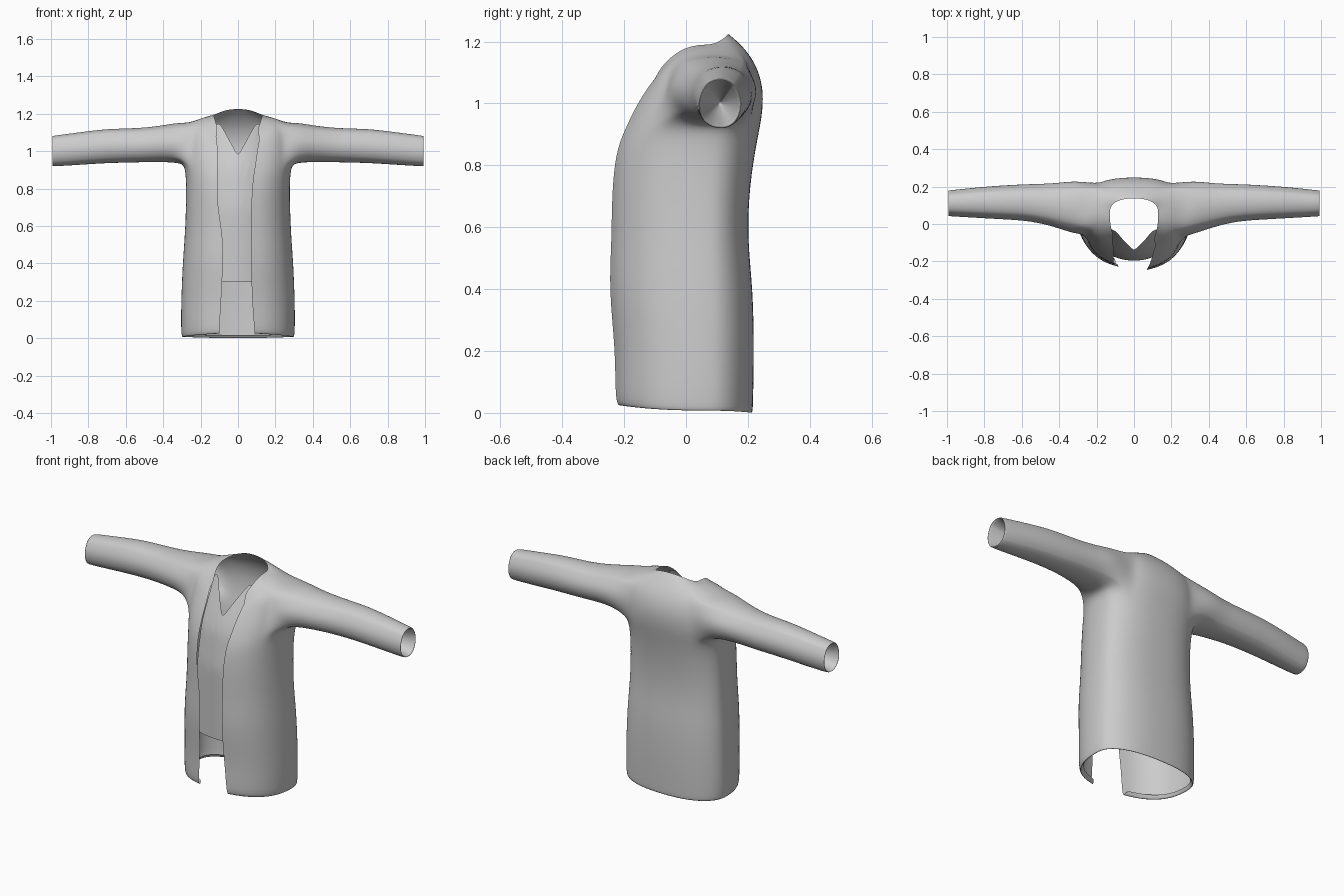
import bpy, bmesh
from math import sin, cos, asin, atan2, pi

if "Cube" in bpy.data.objects:
    bpy.data.objects.remove(bpy.data.objects["Cube"])

# coat rings: z front, z side, z back, half width, y front, y back, left edge x, right edge x
ROWS = [
    (.045, .025, .015, .285, -.205, .20, .10, .09),
    (.015, -.005, -.01, .30, -.224, .216, .10, .09),
    (.05, .04, .03, .306, -.236, .217, .10, .088),
    (.2, .2, .2, .305, -.232, .221, .09, .075),
    (.4, .4, .4, .297, -.254, .217, .08, .07),
    (.55, .55, .55, .285, -.245, .20, .08, .07),
    (.7, .7, .7, .279, -.245, .203, .11, .07),
    (.84, .84, .84, .278, -.234, .222, .11, .078),
    (.91, .925, .94, .285, -.207, .243, .11, .09),
    (.98, .99, 1.0, .287, -.175, .25, .11, .10),
    (1.03, 1.06, 1.06, .284, -.145, .248, .11, .108),
    (1.05, 1.15, 1.13, .262, -.125, .226, .115, .115),
    (1.04, 1.18, 1.19, .19, -.125, .18, .118, .112),
    (1.0, 1.19, 1.225, .13, -.15, .137, .108, .104),
]
# sleeve rings: x, y centre, z centre, y radius, z radius
SLEEVE = [
    (.32, .09, 1.045, .15, .109),
    (.42, .10, 1.038, .123, .097),
    (.55, .115, 1.03, .104, .092),
    (.7, .116, 1.028, .096, .093),
    (.85, .114, 1.013, .085, .088),
    (.975, .111, 1.001, .074, .084),
    (1.0, .11, 1.0, .071, .08),
    (.98, .11, 1.0, .064, .073),
    (.85, .11, 1.0, .035, .04),
    (.75, .11, 1.0, .004, .004),
]
N, YC, P = 16, .06, .85
J0, J1, I0, I1 = 4, 12, 8, 11      # armhole block in the grid


def finish(name, bm):
    bmesh.ops.remove_doubles(bm, verts=bm.verts, dist=.0005)
    bmesh.ops.recalc_face_normals(bm, faces=bm.faces)
    me = bpy.data.meshes.new(name)
    bm.to_mesh(me)
    bm.free()
    ob = bpy.data.objects.new(name, me)
    bpy.context.collection.objects.link(ob)
    for p in me.polygons:
        p.use_smooth = True
    sub = ob.modifiers.new("smooth", 'SUBSURF')
    sub.levels = sub.render_levels = 2
    return ob


def power(v, p=P):
    return abs(v) ** p * (1 if v > 0 else -1)


def coat_half(bm, s):
    # body grid from front edge around to back centre
    grid = []
    for i, (zf, zs, zb, w, yf, yb, el, er) in enumerate(ROWS):
        e = er if s > 0 else el
        yf += 0 if s > 0 else .015
        p0 = asin((e / w) ** (1 / P))
        row = []
        for j in range(N + 1):
            a = p0 + (pi - p0) * j / N
            c = cos(a)
            if c > 0:
                y = YC + power(c) * (yf - YC)
            else:
                y = YC + power(c, .72 if 7 < i < 12 else P) * (YC - yb)
            z = zs + ((zf if c > 0 else zb) - zs) * c * c
            x = 0 if j == N else w * power(sin(a))
            row.append(bm.verts.new((s * x, y, z)))
        grid.append(row)
    for i in range(len(ROWS) - 1):
        for j in range(N):
            if not (I0 <= i < I1 and J0 <= j < J1):
                bm.faces.new((grid[i][j], grid[i][j + 1], grid[i + 1][j + 1], grid[i + 1][j]))
    for i in range(I0 + 1, I1):
        for j in range(J0 + 1, J1):
            bm.verts.remove(grid[i][j])
    # sleeve grown out of the armhole, closed by an inner cone behind the cuff
    loop = ([grid[I0][j] for j in range(J0, J1)] + [grid[i][J1] for i in range(I0, I1)]
            + [grid[I1][j] for j in range(J1, J0, -1)] + [grid[i][J0] for i in range(I1, I0, -1)])
    ang = [atan2((v.co.z - 1.035) / .11, (v.co.y - .08) / .14) for v in loop]
    m = len(loop)
    for x, yc, zc, ry, rz in SLEEVE:
        new = [bm.verts.new((s * x, yc + ry * cos(a), zc + rz * sin(a))) for a in ang]
        for q in range(m):
            r = (q + 1) % m
            bm.faces.new((loop[q], loop[r], new[r], new[q]))
        loop = new
    bm.faces.new(loop)


bm = bmesh.new()
coat_half(bm, 1)
coat_half(bm, -1)
finish("coat", bm)


# shirt front with V neck, seen in the coat opening
def depth(z):
    pts = [(.3, -.19), (.7, -.197), (.9, -.17), (1.0, -.13), (1.16, -.055)]
    for (z0, y0), (z1, y1) in zip(pts, pts[1:]):
        if z <= z1:
            return y0 + (y1 - y0) * (z - z0) / (z1 - z0)
    return pts[-1][1]


bm = bmesh.new()
cols = []
for i in range(-8, 9):
    x = i * .02
    top = .975 + 1.45 * min(abs(x), .118)
    col = []
    for k in range(15):
        z = .3 + (top - .3) * k / 14
        col.append(bm.verts.new((x * (1 - .2 * k / 14), depth(z) + 1.5 * x * x, z)))
    cols.append(col)
for a, b in zip(cols, cols[1:]):
    for k in range(14):
        bm.faces.new((a[k], b[k], b[k + 1], a[k + 1]))
finish("shirt_front", bm)
